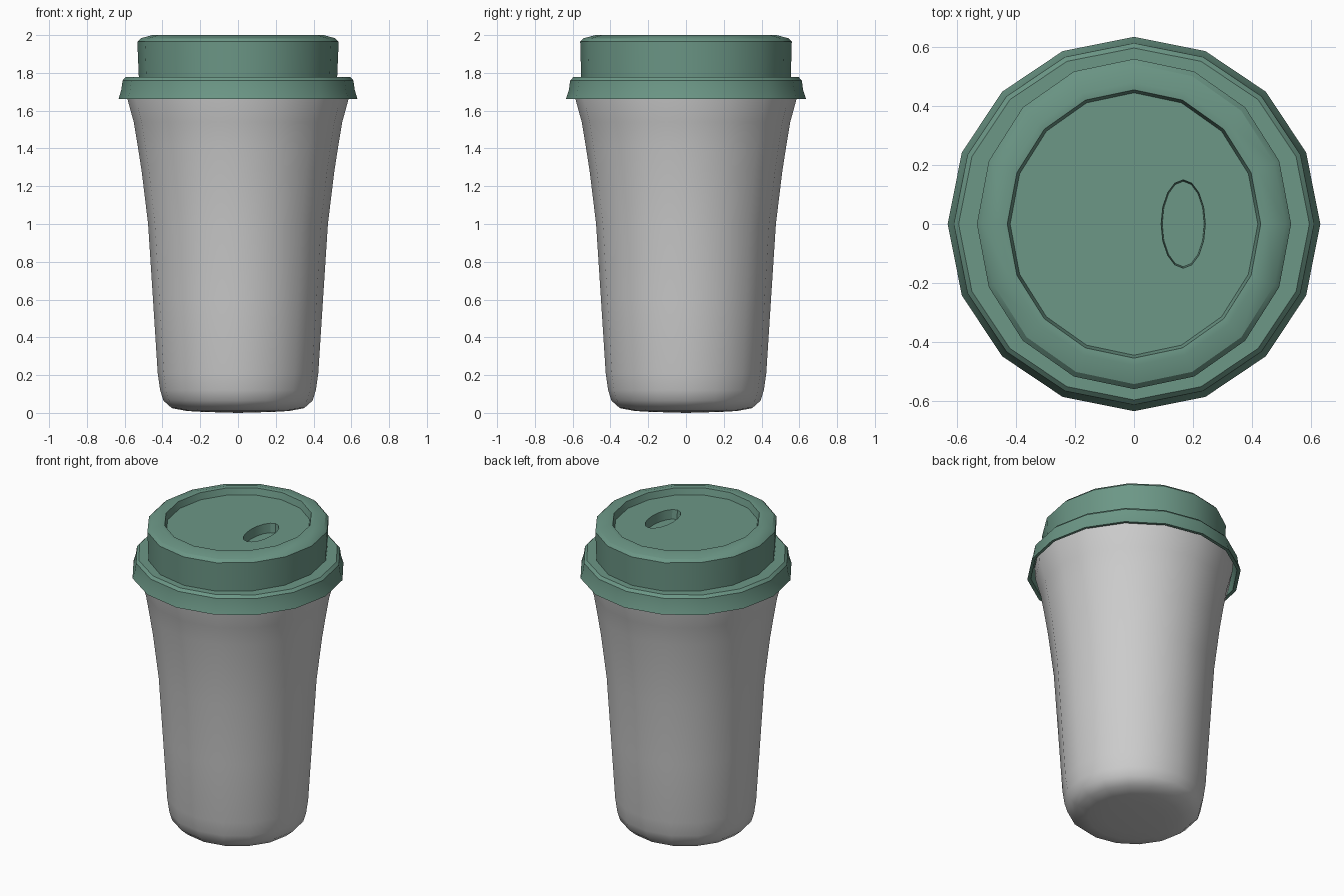
import bpy, bmesh
from math import cos, sin, pi

if "Cube" in bpy.data.objects:
    bpy.data.objects.remove(bpy.data.objects["Cube"])

SIDES = 16


def ring(bm, rx, ry, z, cx=0.0):
    return [bm.verts.new((cx + rx * cos(2 * pi * i / SIDES), ry * sin(2 * pi * i / SIDES), z))
            for i in range(SIDES)]


def bridge(bm, a, b):
    for i in range(SIDES):
        j = (i + 1) % SIDES
        bm.faces.new((a[i], a[j], b[j], b[i]))


def lathe(bm, profile):
    """Connect rings given as (x radius, y radius, z); return first and last ring."""
    rings = [ring(bm, *p) for p in profile]
    for a, b in zip(rings, rings[1:]):
        bridge(bm, a, b)
    return rings[0], rings[-1]


def loop_edges(bm, verts):
    return [bm.edges.get((verts[i], verts[(i + 1) % SIDES])) for i in range(SIDES)]


def finish(bm, name, angle, colour=None):
    mesh = bpy.data.meshes.new(name)
    bm.to_mesh(mesh)
    bm.free()
    obj = bpy.data.objects.new(name, mesh)
    bpy.context.collection.objects.link(obj)
    if colour:
        mat = bpy.data.materials.new(name + "_colour")
        mat.diffuse_color = colour
        mat.use_nodes = True
        mat.node_tree.nodes["Principled BSDF"].inputs["Base Color"].default_value = mat.diffuse_color
        mesh.materials.append(mat)
    bpy.ops.object.select_all(action='DESELECT')
    obj.select_set(True)
    bpy.context.view_layer.objects.active = obj
    bpy.ops.object.shade_smooth_by_angle(angle=angle)
    return obj


# Tapered cup body with a rounded base and flared rim
bm = bmesh.new()
cup = [(0.18, 0.005), (0.27, 0.01), (0.35, 0.025), (0.395, 0.065), (0.412, 0.12), (0.425, 0.21),
       (0.45, 0.6), (0.476, 1.0), (0.51, 1.28), (0.532, 1.42), (0.552, 1.54), (0.585, 1.66), (0.59, 1.74)]
base, rim = lathe(bm, [(r, r, z) for r, z in cup])
centre = bm.verts.new((0, 0, 0))
for i in range(SIDES):
    bm.faces.new((base[i], centre, base[(i + 1) % SIDES]))
bmesh.ops.recalc_face_normals(bm, faces=bm.faces)
for f in bm.faces:      # open shell: make sure the outside faces out
    c = f.calc_center_median()
    if f.normal.dot(c - type(c)((0, 0, 1.0))) < 0:
        f.normal_flip()
finish(bm, "cup_body", pi / 3)

# Lid: thin overhanging skirt, ledge, slightly oval raised wall and recessed top
bm = bmesh.new()
lid = [(0.592, 0.592, 1.75), (0.612, 0.612, 1.665), (0.632, 0.635, 1.663), (0.618, 0.62, 1.71),
       (0.611, 0.613, 1.76), (0.595, 0.597, 1.777), (0.525, 0.555, 1.777),
       (0.533, 0.56, 1.965), (0.515, 0.543, 1.983), (0.455, 0.48, 2.0), (0.43, 0.455, 1.997),
       (0.42, 0.445, 1.955)]
under, floor = lathe(bm, lid)
bm.faces.new(under)

# Oval sip recess set into the lid's floor
sip_top = ring(bm, 0.075, 0.15, 1.955, 0.167)
sip_low = ring(bm, 0.071, 0.145, 1.895, 0.167)
bridge(bm, sip_top, sip_low)
bm.faces.new(sip_low)
bmesh.ops.triangle_fill(bm, use_beauty=True,
                        edges=loop_edges(bm, floor) + loop_edges(bm, sip_top))
bmesh.ops.recalc_face_normals(bm, faces=bm.faces)
finish(bm, "lid", pi / 6, (0.15, 0.31, 0.24, 1))
